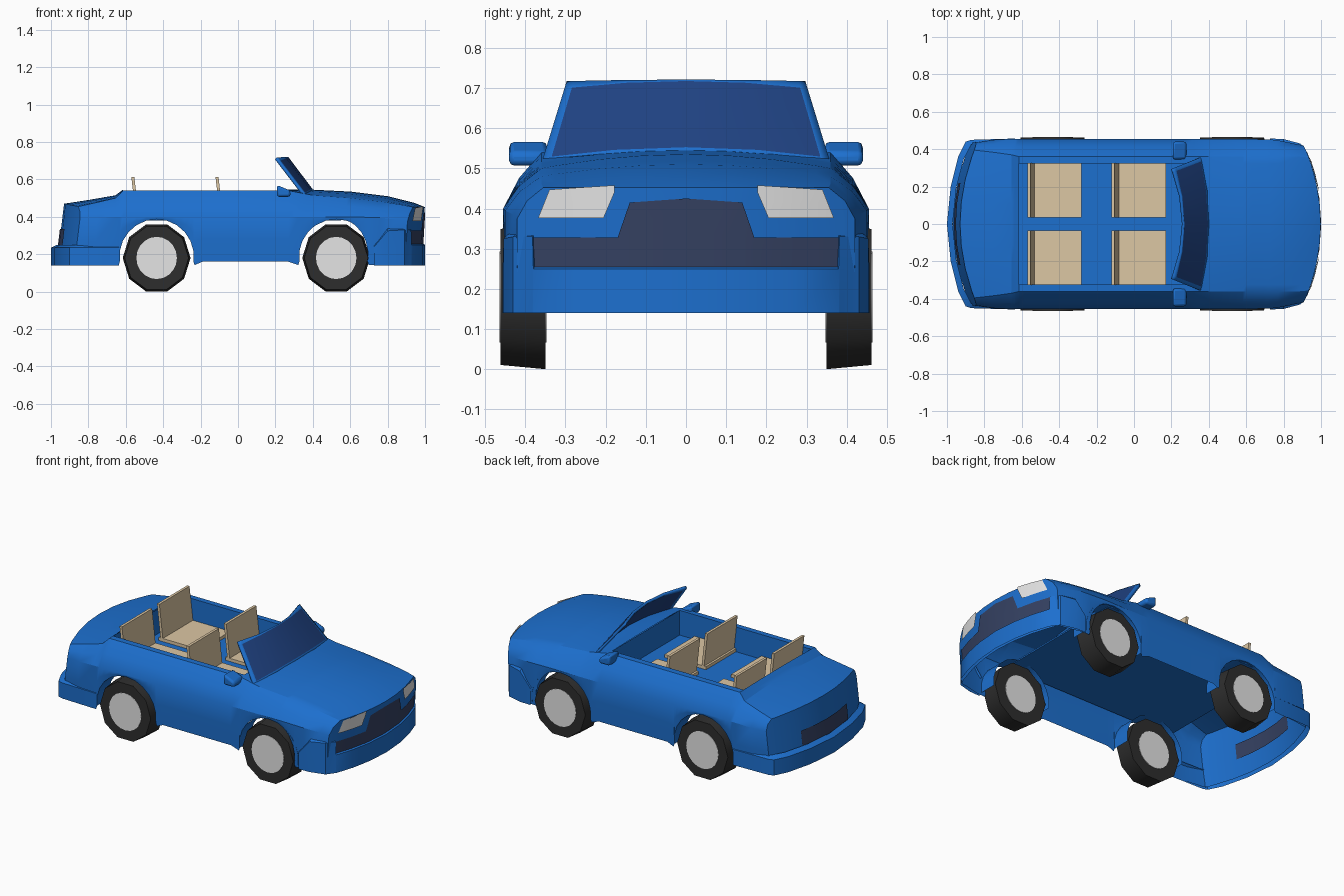
import bpy, bmesh, math
from mathutils import Vector

if "Cube" in bpy.data.objects:
    bpy.data.objects.remove(bpy.data.objects["Cube"])


def material(name, rgb):
    m = bpy.data.materials.new(name)
    m.use_nodes = True
    m.diffuse_color = (*rgb, 1)
    m.node_tree.nodes["Principled BSDF"].inputs["Base Color"].default_value = (*rgb, 1)
    return m


blue = material("body blue", (0.012, 0.16, 0.62))
glass = material("windscreen blue", (0.014, 0.055, 0.225))
dark = material("grille grey", (0.036, 0.054, 0.125))
rubber = material("tyre black", (0.027, 0.027, 0.027))
metal = material("hub grey", (0.78, 0.78, 0.78))
lamp = material("headlight white", (0.88, 0.88, 0.88))
tan = material("seat tan", (0.72, 0.57, 0.37))


def finish(name, bm, mats, outward=True, angle=28):
    bmesh.ops.remove_doubles(bm, verts=bm.verts, dist=0.0005)
    bmesh.ops.recalc_face_normals(bm, faces=bm.faces)
    mid = sum((v.co for v in bm.verts), Vector()) / len(bm.verts)
    facing = sum(f.normal.dot(f.calc_center_median() - mid) * f.calc_area() for f in bm.faces)
    if (facing < 0) == outward:
        bmesh.ops.reverse_faces(bm, faces=bm.faces)
    me = bpy.data.meshes.new(name)
    bm.to_mesh(me)
    bm.free()
    for m in mats:
        me.materials.append(m)
    ob = bpy.data.objects.new(name, me)
    bpy.context.collection.objects.link(ob)
    bpy.ops.object.select_all(action='DESELECT')
    ob.select_set(True)
    bpy.context.view_layer.objects.active = ob
    bpy.ops.object.shade_smooth_by_angle(angle=math.radians(angle))
    return ob


def sheet(bm, rows, skip=lambda i, j: False):
    """Quads between neighbouring rows of points; returns them by (row, column)."""
    grid = [[bm.verts.new(p) for p in r] for r in rows]
    return {(i, j): bm.faces.new((grid[i][j], grid[i][j + 1], grid[i + 1][j + 1], grid[i + 1][j]))
            for i in range(len(rows) - 1) for j in range(len(rows[0]) - 1) if not skip(i, j)}


def box(name, lo, hi, mat, edit=None):
    bm = bmesh.new()
    bmesh.ops.create_cube(bm, size=1)
    for v in bm.verts:
        t = v.co + Vector((0.5, 0.5, 0.5))
        v.co = [a + (b - a) * k for a, b, k in zip(lo, hi, t)]
        if edit:
            edit(v, t)
    return finish(name, bm, [mat])


AXLES = (-0.435, 0.525)
WHEEL_Z, ARCH_Z, ARCH = 0.18, 0.188, 0.199

# Body stations: x, nose bow, shoulder width, top width, shoulder z, top z, centre z
KEYS = [(-0.93, 1, 0.435, 0.395, 0.39, 0.455, 0.47),
        (-0.80, 0.5, 0.45, 0.385, 0.395, 0.475, 0.49),
        (-0.655, 0, 0.455, 0.37, 0.40, 0.50, 0.515),
        (-0.615, 0, 0.455, 0.36, 0.40, 0.54, 0.545),
        (0.27, 0, 0.455, 0.36, 0.40, 0.54, 0.545),
        (0.40, 0, 0.455, 0.36, 0.40, 0.515, 0.545),
        (0.60, 0, 0.455, 0.36, 0.40, 0.50, 0.535),
        (0.80, 0.4, 0.45, 0.36, 0.395, 0.48, 0.51),
        (0.94, 0.9, 0.43, 0.36, 0.385, 0.462, 0.475),
        (0.998, 1, 0.42, 0.355, 0.375, 0.452, 0.452)]
FRACS = (1, 0.9, 0.6, 0.3, 0)


def station(x):
    for a, b in zip(KEYS, KEYS[1:]):
        if x <= b[0]:
            t = (x - a[0]) / (b[0] - a[0])
            return [p + (q - p) * t for p, q in zip(a, b)]
    return list(KEYS[-1])


def place(x, bow, y, z):
    """Curve the ends in plan and lean them in profile."""
    s = 1 if x > 0 else -1
    lean = 0.06 * (z - 0.44) if s > 0 else 0.12 * (z - 0.47)
    return (x + bow * (lean - s * 0.5 * y * y), y, z)


def side_points(k, z0):
    x, bow, ws, wt, zs, zt, zc = k
    return [(ws - 0.004, z0), (ws, z0 + (zs - z0) * 0.5), (ws, zs),
            ((ws + wt) / 2 + 0.008, (zs + zt) / 2 + 0.006), (wt, zt)]


def half_section(x, z0):
    k = station(x)
    pts = side_points(k, z0)
    pts += [(k[3] * f, k[5] + (k[6] - k[5]) * (1 - f * f)) for f in FRACS[1:]]
    return [place(k[0], k[1], y, z) for y, z in pts]


def lower_edge(x):
    """Height of the bottom of the side at x."""
    for a in AXLES:
        if abs(x - a) < ARCH:
            return ARCH_Z + math.sqrt(ARCH ** 2 - (x - a) ** 2)
    return 0.16 if -0.2 < x < 0.29 else 0.142


def arch_points(a):
    angles = [math.radians(188 - n * 196 / 12) for n in range(13)]
    return [(a + ARCH * math.cos(t), ARCH_Z + ARCH * math.sin(t)) for t in angles]


# Body shell: the lower edge of the sides follows the wheel arches
cuts = [(x, lower_edge(x)) for x in [k[0] for k in KEYS] + [-0.19, 0]]
for a in AXLES:
    cuts += arch_points(a) + [(a + s * (ARCH + 0.004), 0.142) for s in (-1, 1)]
cuts.sort(key=lambda c: c[0])
rows = []
for x, z0 in cuts:
    h = half_section(x, z0)
    rows.append([(px, -py, pz) for px, py, pz in h] + h[-2::-1])


def in_cockpit(i, j):
    mid = (cuts[i][0] + cuts[i + 1][0]) / 2
    return -0.615 < mid < 0.27 and 5 <= j <= 10


bm = bmesh.new()
sheet(bm, rows, in_cockpit)
# Nose and tail panels close the two ends
for k, (x, z0) in ((KEYS[0], cuts[0]), (KEYS[-1], cuts[-1])):
    spread = [-f for f in FRACS] + list(FRACS[-2::-1])
    panel = []
    for n, (w, z) in enumerate(side_points(k, z0)):
        crown = k[6] - k[5] if n == 4 else 0
        panel.append([place(k[0], k[1], w * f, z + crown * (1 - f * f)) for f in spread])
    sheet(bm, panel)
finish("body_shell", bm, [blue])

# Cockpit tub with an open top, and the underfloor
bm = bmesh.new()
x0, x1, w, lo, hi = -0.614, 0.27, 0.325, 0.39, 0.541
ring = [(x0, -w), (x1, -w), (x1, w), (x0, w), (x0, -w)]
sheet(bm, [[(x, y, z) for x, y in ring] for z in (lo, hi)])
bm.faces.new([bm.verts.new((x, y, lo)) for x, y in ring[:4]])
finish("cockpit_tub", bm, [blue], outward=False)
box("underfloor", (-0.62, -0.44, 0.379), (0.55, 0.44, 0.388), blue)

# Wheel arch lips turn inwards
for row, a in zip(("rear", "front"), AXLES):
    for side, s in (("left", 1), ("right", -1)):
        bm = bmesh.new()
        sheet(bm, [[(x, s * y, z) for x, z in arch_points(a)] for y in (0.452, 0.34)])
        finish(f"{row}_{side}_arch", bm, [blue], outward=False)

# Bumpers wrap round both ends, with a ledge on top; the front one steps up beside the grille
# Half paths: x, y, top height
front = [(0.728, 0.457, 0.24), (0.80, 0.454, 0.325), (0.89, 0.43, 0.33), (0.926, 0.382, 0.33),
         (0.928, 0.38, 0.25), (0.964, 0.27, 0.25), (0.988, 0.15, 0.25)]
rear = [(-0.637, 0.457, 0.235), (-0.87, 0.45, 0.235), (-0.90, 0.44, 0.235), (-0.94, 0.36, 0.235),
        (-0.98, 0.2, 0.235)]
for name, half in (("front_bumper", front), ("rear_bumper", rear)):
    s = 1 if half[0][0] > 0 else -1
    path = [(x, -y, t) for x, y, t in half] + [(s, 0, half[-1][2])] + half[::-1]
    bm = bmesh.new()
    sheet(bm, [[(x, y, 0.14) for x, y, t in path], path,
               [(x - s * 0.03 * (abs(x) > 0.85), y * 0.965, t + 0.015) for x, y, t in path]])
    finish(name, bm, [blue])


# Thin painted plates that follow the curved ends; columns are y, low z, high z
def plate(name, columns, end, mat, lift=0.006):
    bm = bmesh.new()
    sheet(bm, [[Vector(place(end, 1, y, z)) + Vector((lift, 0, 0)) for z in (a, (a + b) / 2, b)]
               for y, a, b in columns])
    ob = finish(name, bm, [mat])
    if (ob.data.polygons[0].normal.x > 0) != (lift > 0):
        ob.data.flip_normals()


half = [(0.38, 0.255, 0.328), (0.28, 0.255, 0.328), (0.17, 0.255, 0.328), (0.14, 0.255, 0.415)]
plate("grille", [(-y, a, b) for y, a, b in half] + [(0, 0.255, 0.425)] + half[::-1], 0.996, dark)
for name, lift in (("rear_panel", -0.006), ("rear_panel_inside", 0.008)):
    plate(name, [(y, 0.245, 0.335) for y in (-0.22, -0.11, 0, 0.11, 0.22)], -0.93, dark, lift)
for side, s in (("left", 1), ("right", -1)):
    plate(side + "_headlight", [(s * 0.178, 0.44, 0.458), (s * 0.205, 0.377, 0.456),
                                (s * 0.27, 0.377, 0.452), (s * 0.34, 0.377, 0.447),
                                (s * 0.367, 0.377, 0.379)], 0.998, lamp)

# Windscreen: bowed frame with glass in the middle
bm = bmesh.new()
US, VS = (-1, -0.94, -0.5, 0, 0.5, 0.94, 1), (0, 0.07, 0.91, 1)
rows = []
for v in VS:
    row = []
    for u in US:
        c = 1 - u * u
        base = Vector((0.365 + 0.04 * c, 0.36 * u, 0.512 + 0.028 * c))
        head = Vector((0.208 + 0.06 * c, 0.297 * u, 0.717 + 0.004 * c))
        row.append(base.lerp(head, v + 0.07 * c * (v == VS[2])))
    rows.append(row)
for (i, j), f in sheet(bm, rows).items():
    f.material_index = int(i == 1 and 1 <= j <= 4)
screen = finish("windscreen", bm, [blue, glass])
if screen.data.polygons[0].normal.x < 0:
    screen.data.flip_normals()
solid = screen.modifiers.new("thickness", 'SOLIDIFY')
solid.thickness = 0.015


# Door mirrors, rounded and narrower towards the front
def taper_mirror(v, t):
    v.co.z -= 0.03 * t.x * t.z


for side, s in (("left", 1), ("right", -1)):
    mirror = box(side + "_mirror", (0.208, s * 0.345, 0.507), (0.28, s * 0.44, 0.57), blue,
                 taper_mirror)
    bevel = mirror.modifiers.new("rounding", 'BEVEL')
    bevel.width, bevel.segments = 0.012, 2


# Seats: flat cushion and a thin reclined back
def recline(v, t):
    v.co.x -= 0.025 * t.z


for row, x in (("rear", -0.56), ("front", -0.11)):
    for side, s in (("left", 1), ("right", -1)):
        box(f"{row}_{side}_cushion", (x, s * 0.035, 0.391), (x + 0.28, s * 0.325, 0.41), tan)
        box(f"{row}_{side}_seat_back", (x + 0.015, s * 0.035, 0.391),
            (x + 0.031, s * 0.325, 0.612), tan, recline)


# Wheels: ten-sided tyres with a round hub plate showing on both faces
def drum(name, x, s, r_in, r_out, y_in, y_out, sides, mat):
    bm = bmesh.new()
    rings = [[bm.verts.new((x + 0.96 * r * math.cos(a), s * y, WHEEL_Z + r * math.sin(a)))
              for a in (n * math.tau / sides for n in range(sides))]
             for r, y in ((r_in, y_in), (r_out, y_out))]
    for n in range(sides):
        m = (n + 1) % sides
        bm.faces.new((rings[0][n], rings[0][m], rings[1][m], rings[1][n]))
    for ring in rings:
        bm.faces.new(ring)
    finish(name, bm, [mat], angle=50)


for row, x in zip(("rear", "front"), AXLES):
    for side, s in (("left", 1), ("right", -1)):
        drum(f"{row}_{side}_tyre", x, s, 0.189, 0.178, 0.35, 0.462, 10, rubber)
        drum(f"{row}_{side}_hub", x, s, 0.113, 0.113, 0.347, 0.464, 20, metal)
